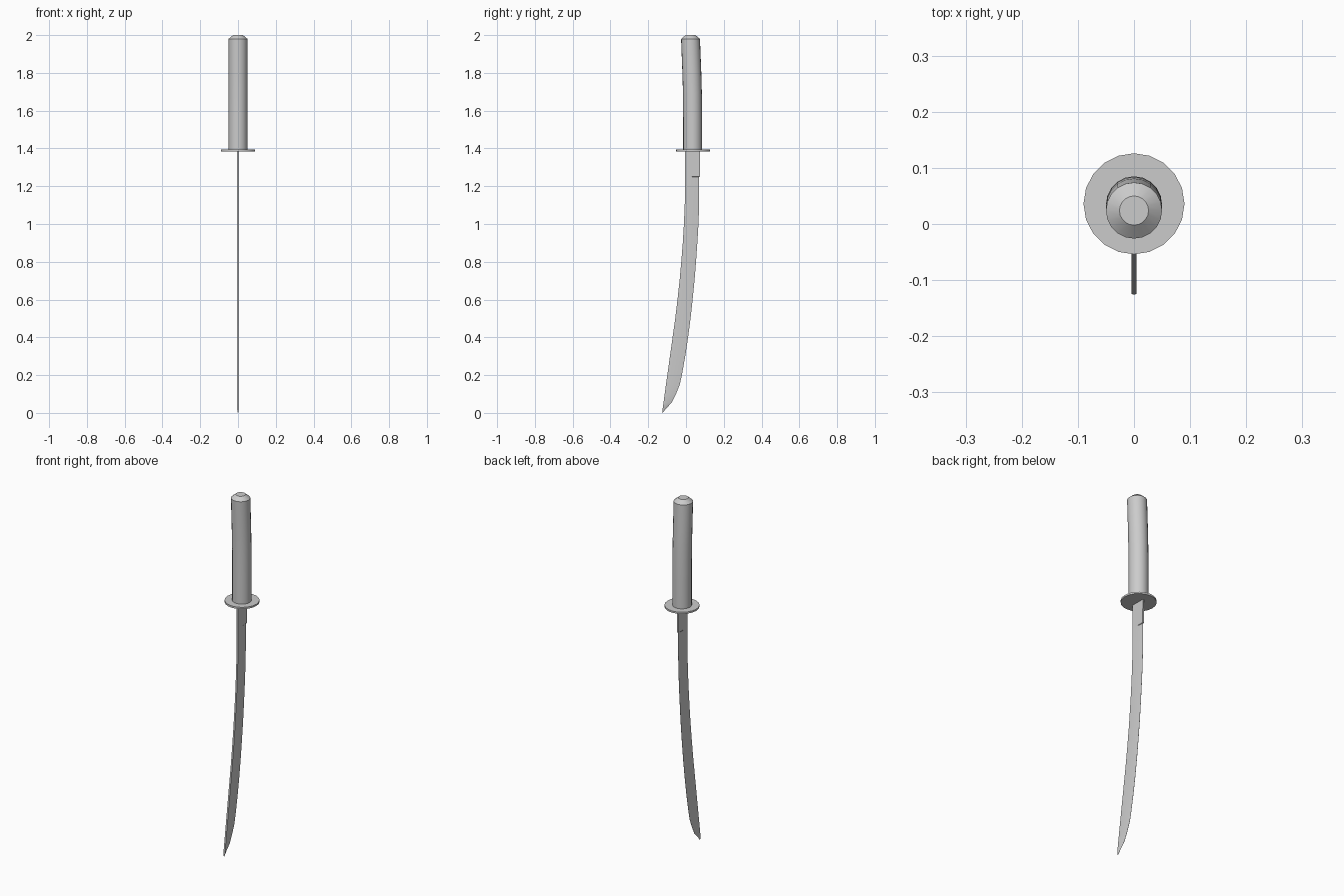
import bpy, bmesh, math

if "Cube" in bpy.data.objects:
    bpy.data.objects.remove(bpy.data.objects["Cube"])


def loft(name, rings):
    """Skin a list of equal-length vertex rings and cap both ends."""
    bm = bmesh.new()
    rows = [[bm.verts.new(p) for p in ring] for ring in rings]
    n = len(rows[0])
    for a, b in zip(rows, rows[1:]):
        for i in range(n):
            j = (i + 1) % n
            bm.faces.new((a[i], a[j], b[j], b[i]))
    bm.faces.new(rows[0])
    bm.faces.new(rows[-1])
    bmesh.ops.recalc_face_normals(bm, faces=bm.faces)
    mesh = bpy.data.meshes.new(name)
    bm.to_mesh(mesh)
    bm.free()
    obj = bpy.data.objects.new(name, mesh)
    bpy.context.collection.objects.link(obj)
    bpy.ops.object.select_all(action='DESELECT')
    obj.select_set(True)
    bpy.context.view_layer.objects.active = obj
    bpy.ops.object.shade_smooth_by_angle(angle=math.radians(30))
    return obj


def circle(y, z, r, sides=20):
    return [(r * math.cos(2 * math.pi * i / sides),
             y + r * math.sin(2 * math.pi * i / sides), z) for i in range(sides)]


def blade_section(z, spine, edge, t, edge_t):
    mid = spine + 0.5 * (edge - spine)
    return [(-t, spine, z), (t, spine, z), (t, mid, z),
            (edge_t, edge, z), (-edge_t, edge, z), (-t, mid, z)]


# Grip, bending slightly towards the pommel, with a chamfered end
loft("grip", [circle(y, z, r) for y, z, r in [
    (0.035, 1.39, 0.05), (0.035, 1.54, 0.05), (0.034, 1.69, 0.05),
    (0.031, 1.80, 0.05), (0.027, 1.90, 0.05), (0.024, 1.98, 0.05),
    (0.024, 2.00, 0.026)]])

# Round guard
loft("guard", [circle(0.036, z, 0.09) for z in (1.385, 1.395)])

# Blade: square section under the guard, then a curved single-edged section
T, E = 0.0047, 0.0003
profile = [  # z, spine y, edge y
    (1.25, -0.005, 0.070), (1.12, -0.006, 0.070), (1.00, -0.011, 0.066),
    (0.90, -0.017, 0.060), (0.80, -0.025, 0.053), (0.70, -0.034, 0.045),
    (0.60, -0.045, 0.035), (0.50, -0.057, 0.024), (0.40, -0.071, 0.011),
    (0.30, -0.085, -0.004), (0.20, -0.099, -0.022), (0.15, -0.106, -0.033),
    (0.10, -0.113, -0.053), (0.055, -0.119, -0.075), (0.02, -0.124, -0.108)]
rings = [blade_section(1.39, -0.005, 0.074, T, T),
         blade_section(1.252, -0.005, 0.073, T, T)]
rings += [blade_section(z, s, e, T, E) for z, s, e in profile]
rings.append(blade_section(0.0, -0.126, -0.124, 0.0008, E))
loft("blade", rings)
